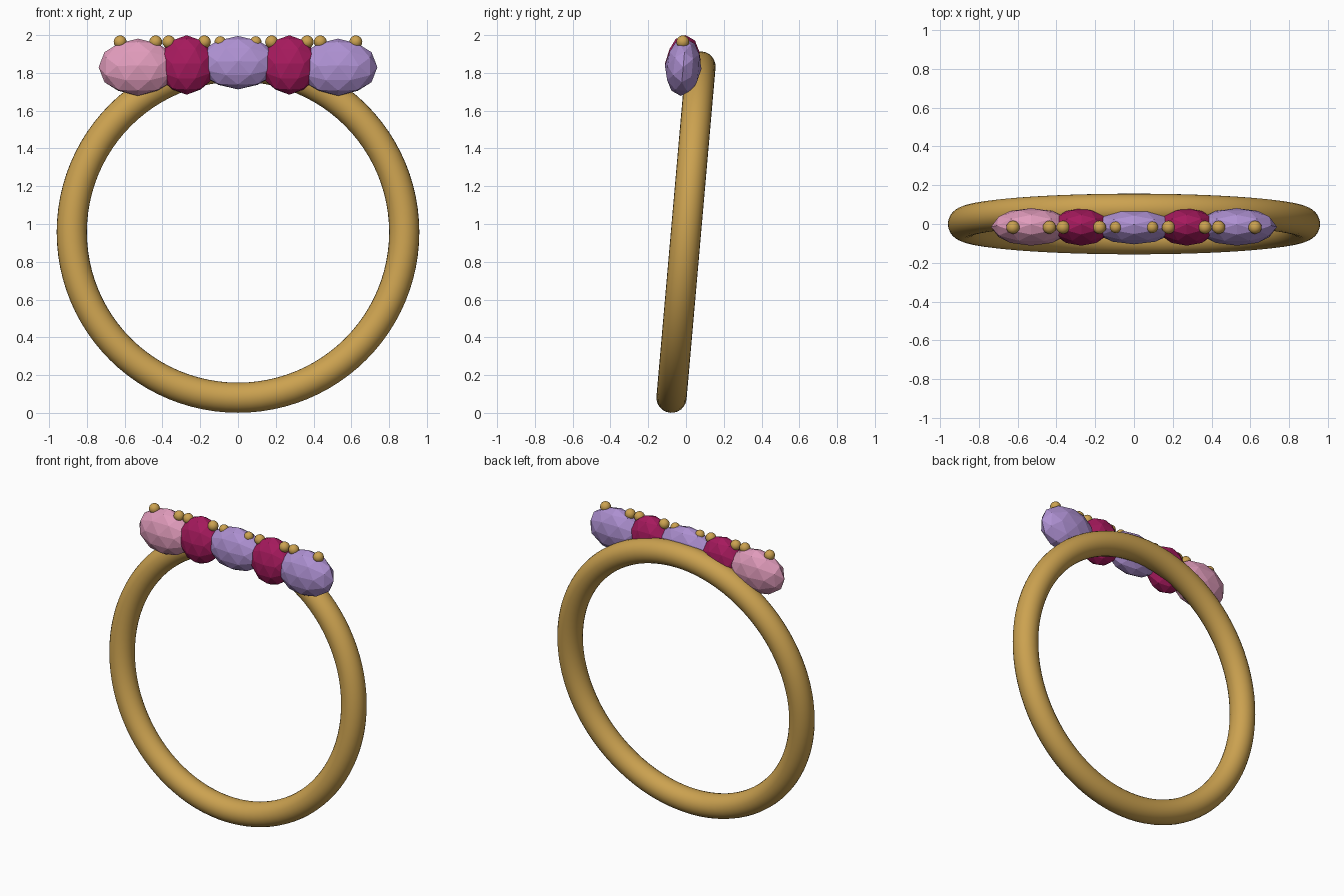
import bpy, bmesh
from math import radians
from mathutils import Matrix

if "Cube" in bpy.data.objects:
    bpy.data.objects.remove(bpy.data.objects["Cube"])

TILT = radians(-5)  # the whole ring leans back slightly


def material(name, rgb):
    m = bpy.data.materials.new(name)
    m.diffuse_color = (*rgb, 1)
    m.use_nodes = True
    m.node_tree.nodes["Principled BSDF"].inputs["Base Color"].default_value = m.diffuse_color
    return m


gold = material("gold", (0.60, 0.36, 0.08))
pink = material("pink", (0.75, 0.33, 0.50))
magenta = material("magenta", (0.38, 0.01, 0.11))
violet = material("violet", (0.42, 0.28, 0.64))


def finish(bm, name, mat, smooth):
    for f in bm.faces:
        f.smooth = smooth
    me = bpy.data.meshes.new(name)
    bm.to_mesh(me)
    bm.free()
    me.materials.append(mat)
    ob = bpy.data.objects.new(name, me)
    bpy.context.collection.objects.link(ob)
    return ob


# Band
bpy.ops.mesh.primitive_torus_add(major_radius=0.88, minor_radius=0.08,
                                 major_segments=96, minor_segments=24,
                                 location=(0, 0, 0.957),
                                 rotation=(radians(90) + TILT, 0, 0))
band = bpy.context.object
band.name = "band"
band.data.materials.append(gold)
bpy.ops.object.shade_smooth()


# Faceted stone, turned so an edge midpoint lies on each axis
def gem(name, loc, size, mat):
    bm = bmesh.new()
    bmesh.ops.create_icosphere(bm, subdivisions=2, radius=1)
    turn = Matrix.Rotation(radians(58.28), 4, 'Y')
    bm.transform(Matrix.Diagonal((*size, 1)) @ turn)
    ob = finish(bm, name, mat, False)
    ob.location = loc
    ob.rotation_euler.x = TILT


# Small gold bead holding a stone
def bead(name, loc, r):
    bm = bmesh.new()
    bmesh.ops.create_uvsphere(bm, u_segments=20, v_segments=12, radius=r)
    finish(bm, name, gold, True).location = loc


# Row of stones: x, z, half sizes, colour, bead radius
end, inner, mid = (0.208, 0.097, 0.152), (0.15, 0.097, 0.158), (0.21, 0.09, 0.142)
row = [
    ("left_end_stone", -0.53, 1.83, end, pink, 0.034),
    ("left_inner_stone", -0.272, 1.842, inner, magenta, 0.034),
    ("centre_stone", 0, 1.854, mid, violet, 0.03),
    ("right_inner_stone", 0.272, 1.842, inner, magenta, 0.034),
    ("right_end_stone", 0.53, 1.83, end, violet, 0.034),
]
for name, x, z, size, mat, r in row:
    gem(name, (x, -0.015, z), size, mat)
    for side, s in (("left", -1), ("right", 1)):
        bead(f"{name}_{side}_bead", (x + s * 0.094, -0.017, 1.964), r)
